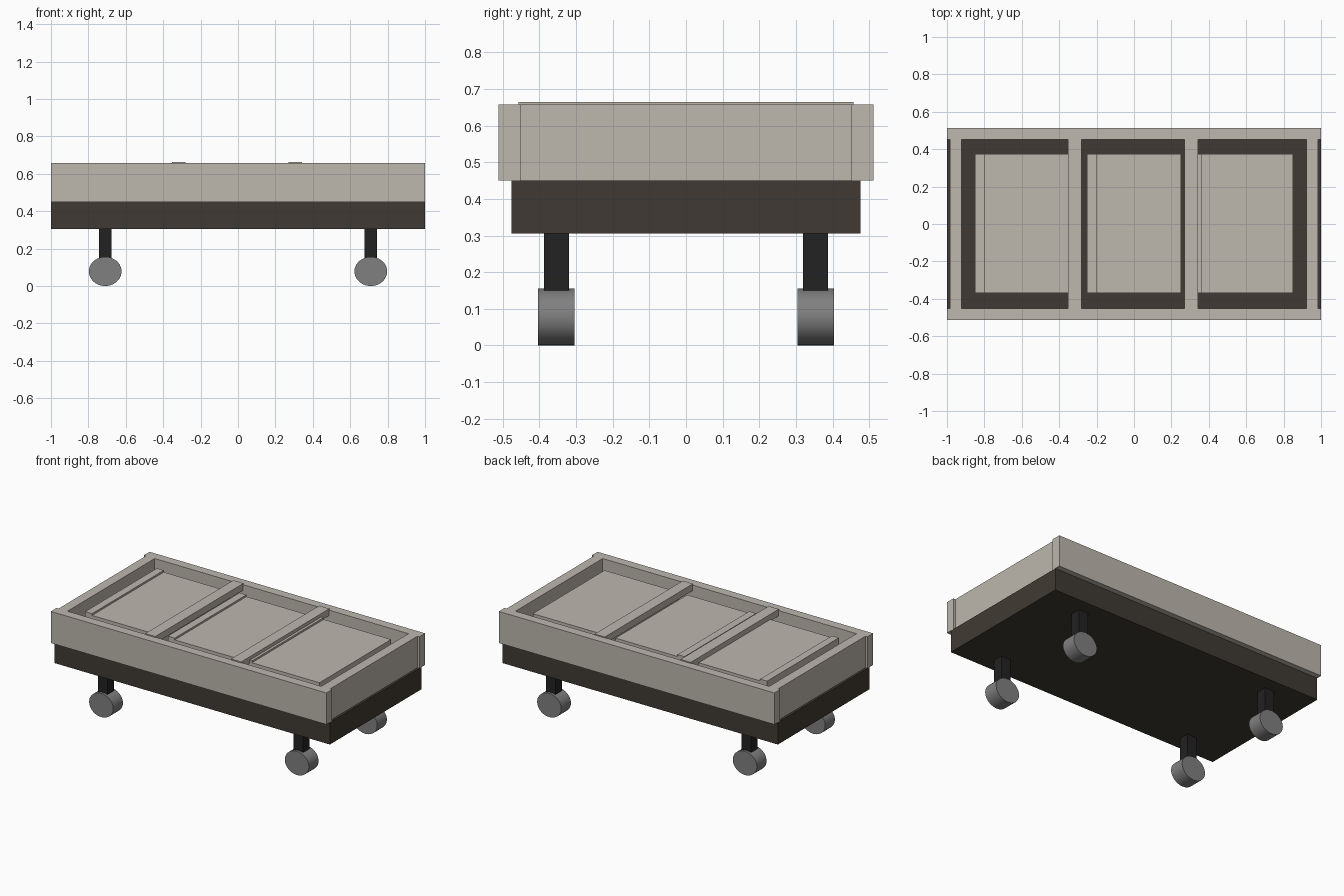
import bpy
import bmesh
from mathutils import Matrix

cube = bpy.data.objects.get("Cube")
if cube:
    bpy.data.objects.remove(cube, do_unlink=True)


def material(name, rgb):
    mat = bpy.data.materials.new(name)
    mat.use_nodes = True
    mat.diffuse_color = (*rgb, 1)
    mat.node_tree.nodes["Principled BSDF"].inputs["Base Color"].default_value = (*rgb, 1)
    return mat


beige = material("warm_beige", (0.51, 0.474, 0.423))
brown = material("dark_brown", (0.051, 0.042, 0.033))
black = material("soft_black", (0.016, 0.016, 0.016))
grey = material("wheel_grey", (0.216, 0.216, 0.216))


def add_object(name, bm, mat):
    mesh = bpy.data.meshes.new(name)
    bm.to_mesh(mesh)
    bm.free()
    mesh.materials.append(mat)
    obj = bpy.data.objects.new(name, mesh)
    bpy.context.collection.objects.link(obj)
    return obj


def box(name, xs, ys, zs, mat):
    """Box spanning the given (low, high) ranges."""
    spans = (xs, ys, zs)
    bm = bmesh.new()
    bmesh.ops.create_cube(bm, size=1)
    for v in bm.verts:
        v.co = [(a + b) / 2 + c * (b - a) for c, (a, b) in zip(v.co, spans)]
    return add_object(name, bm, mat)


def around(c, half):
    return (c - half, c + half)


def wheel(name, x, y):
    """Slightly flattened wheel with its axle along y."""
    bm = bmesh.new()
    bmesh.ops.create_cone(bm, cap_ends=True, segments=40, radius1=0.0875,
                          radius2=0.0875, depth=0.1)
    bm.transform(Matrix.Translation((x, y, 0.078))
                 @ Matrix.Diagonal((1, 1, 0.89, 1))
                 @ Matrix.Rotation(1.570796, 4, 'X'))
    for f in bm.faces:
        f.smooth = len(f.verts) == 4
    for e in bm.edges:
        e.smooth = all(f.smooth for f in e.link_faces)
    return add_object(name, bm, grey)


# Base slab
box("base", (-1, 1), around(0, 0.476), (0.305, 0.45), brown)

# Rim: long rails outside, end rails set in from the ends
for side, s in (("front", -1), ("back", 1)):
    box(side + "_rail", (-1, 1), around(s * 0.482, 0.03), (0.45, 0.657), beige)
for side, s in (("right", -1), ("left", 1)):
    box(side + "_end_rail", around(s * 0.953, 0.032), around(0, 0.452), (0.45, 0.657), beige)

# Inner panels, each with a raised strip along one edge
for i, (x0, x1) in enumerate(((-0.85, -0.32), (-0.25, 0.25), (0.31, 0.85)), 1):
    box(f"panel_{i}", (x0, x1), around(0.002, 0.372), (0.45, 0.63), beige)
    box(f"panel_strip_{i}", (x0, x0 + 0.05), around(0.002, 0.372), (0.63, 0.642), beige)

# Cross slats
for i, x in enumerate((-0.317, 0.306), 1):
    box(f"cross_slat_{i}", around(x, 0.037), around(0, 0.457), (0.62, 0.664), beige)

# Legs and wheels
for x_name, sx in (("right", -1), ("left", 1)):
    for y_name, sy in (("front", -1), ("back", 1)):
        place = f"{y_name}_{x_name}"
        box(place + "_leg", around(sx * 0.71, 0.034), around(sy * 0.354, 0.034),
            (0.15, 0.305), black)
        wheel(place + "_wheel", sx * 0.71, sy * 0.354)
